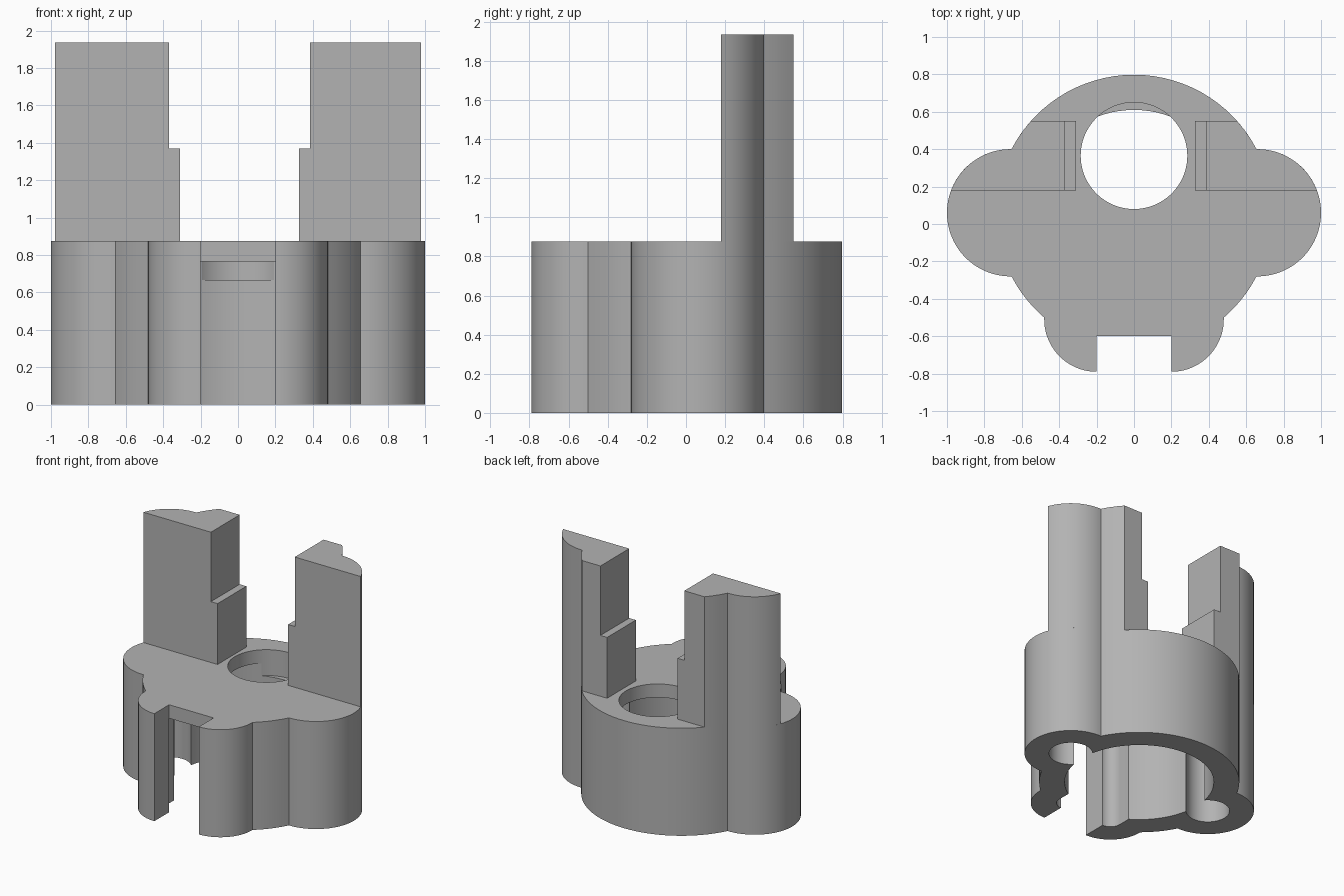
import bpy, bmesh
from math import radians, cos, sin, acos, asin, atan2, degrees, sqrt

cube = bpy.data.objects.get("Cube")
if cube:
    bpy.data.objects.remove(cube, do_unlink=True)

grey = bpy.data.materials.new("plain grey")
grey.use_nodes = True
colour = (0.45, 0.45, 0.45, 1)
grey.diffuse_color = colour
grey.node_tree.nodes["Principled BSDF"].inputs["Base Color"].default_value = colour

# Shared plan dimensions
MID = 0.06               # y of the main and lobe centres
LOBE_X = 0.66
FOOT_X, FOOT_Y = 0.2, -0.51
BODY_TOP, ROOF_UNDER = 0.875, 0.765
TOWER_TOP, STEP_TOP = 1.935, 1.37
TOWER_FRONT, TOWER_BACK = 0.18, 0.55
OUTER = (0.738, 0.34, 0.28)   # main, lobe and foot radii
INNER = (0.55, 0.16, 0.09)


def arc(cx, cy, r, start, end):
    n = max(2, int(abs(end - start) / 4))
    angles = [radians(start + (end - start) * i / n) for i in range(n + 1)]
    return [(cx + r * cos(a), cy + r * sin(a)) for a in angles]


def meeting_angles(main, lobe):
    """Angles at which the main circle and the lobe circle cross."""
    x = (main**2 - lobe**2 + LOBE_X**2) / (2 * LOBE_X)
    y = sqrt(main**2 - x**2)
    return degrees(atan2(y, x)), degrees(atan2(y, x - LOBE_X))


def clean(points):
    kept = []
    for p in points:
        if not kept or abs(p[0] - kept[-1][0]) + abs(p[1] - kept[-1][1]) > 1e-4:
            kept.append(p)
    return kept


def plan(radii, front_end):
    """Mirrored outline: big circle, side lobes and rounded front feet."""
    main, lobe, foot = radii
    a, b = meeting_angles(main, lobe)
    foot_angle = -degrees(acos((FOOT_X + foot) / main))
    half = arc(0, MID, main, 90, a) + arc(LOBE_X, MID, lobe, b, -b)
    half += arc(0, MID, main, -a, foot_angle)
    half += arc(FOOT_X, FOOT_Y, foot, 0, -90) + [(FOOT_X, front_end)]
    half = clean(half)
    return half + [(-x, y) for x, y in reversed(half[1:])]


def prism(name, points, z0, z1):
    bm = bmesh.new()
    face = bm.faces.new([bm.verts.new((x, y, z0)) for x, y in points])
    new = bmesh.ops.extrude_face_region(bm, geom=[face])["geom"]
    verts = [v for v in new if isinstance(v, bmesh.types.BMVert)]
    bmesh.ops.translate(bm, verts=verts, vec=(0, 0, z1 - z0))
    bmesh.ops.recalc_face_normals(bm, faces=bm.faces[:])
    mesh = bpy.data.meshes.new(name)
    bm.to_mesh(mesh)
    bm.free()
    mesh.materials.append(grey)
    obj = bpy.data.objects.new(name, mesh)
    bpy.context.collection.objects.link(obj)
    return obj


def activate(obj):
    bpy.ops.object.select_all(action="DESELECT")
    obj.select_set(True)
    bpy.context.view_layer.objects.active = obj


def cut(obj, cutter):
    cutter.hide_render = True
    mod = obj.modifiers.new("cut", "BOOLEAN")
    mod.operation = "DIFFERENCE"
    mod.solver = "EXACT"
    mod.object = cutter
    activate(obj)
    bpy.ops.object.modifier_apply(modifier=mod.name)
    bpy.data.objects.remove(cutter, do_unlink=True)


# Hollow body, open below and at the front slot, with a round hole in its roof
body = prism("body", plan(OUTER, -0.6), 0, BODY_TOP)
cut(body, prism("cavity_cutter", plan(INNER, -0.7), -0.1, ROOF_UNDER))
hole = arc(0, 0.365, 0.285, 0, 360)[:-1]
cut(body, prism("hole_cutter", hole, ROOF_UNDER - 0.1, BODY_TOP + 0.1))
parts = [body]

# Towers follow the body outline; each has a low step on its inner side
main, lobe, _ = OUTER
a, b = meeting_angles(main, lobe)
edge = arc(LOBE_X, MID, lobe, degrees(asin((TOWER_FRONT - MID) / lobe)), b)
edge += arc(0, MID, main, a, degrees(asin((TOWER_BACK - MID) / main)))
for side, sign, inner, step in (("left", 1, 0.385, 0.325), ("right", -1, 0.37, 0.31)):
    outline = clean(edge + [(inner, TOWER_BACK), (inner, TOWER_FRONT)])
    block = [(step, TOWER_FRONT), (inner, TOWER_FRONT),
             (inner, TOWER_BACK), (step, TOWER_BACK)]
    for name, pts, top in (("tower", outline, TOWER_TOP), ("tower_step", block, STEP_TOP)):
        pts = [(sign * x, y) for x, y in pts]
        parts.append(prism(f"{side}_{name}", pts, BODY_TOP, top))

for part in parts:
    activate(part)
    bpy.ops.object.shade_smooth_by_angle(angle=radians(20))
